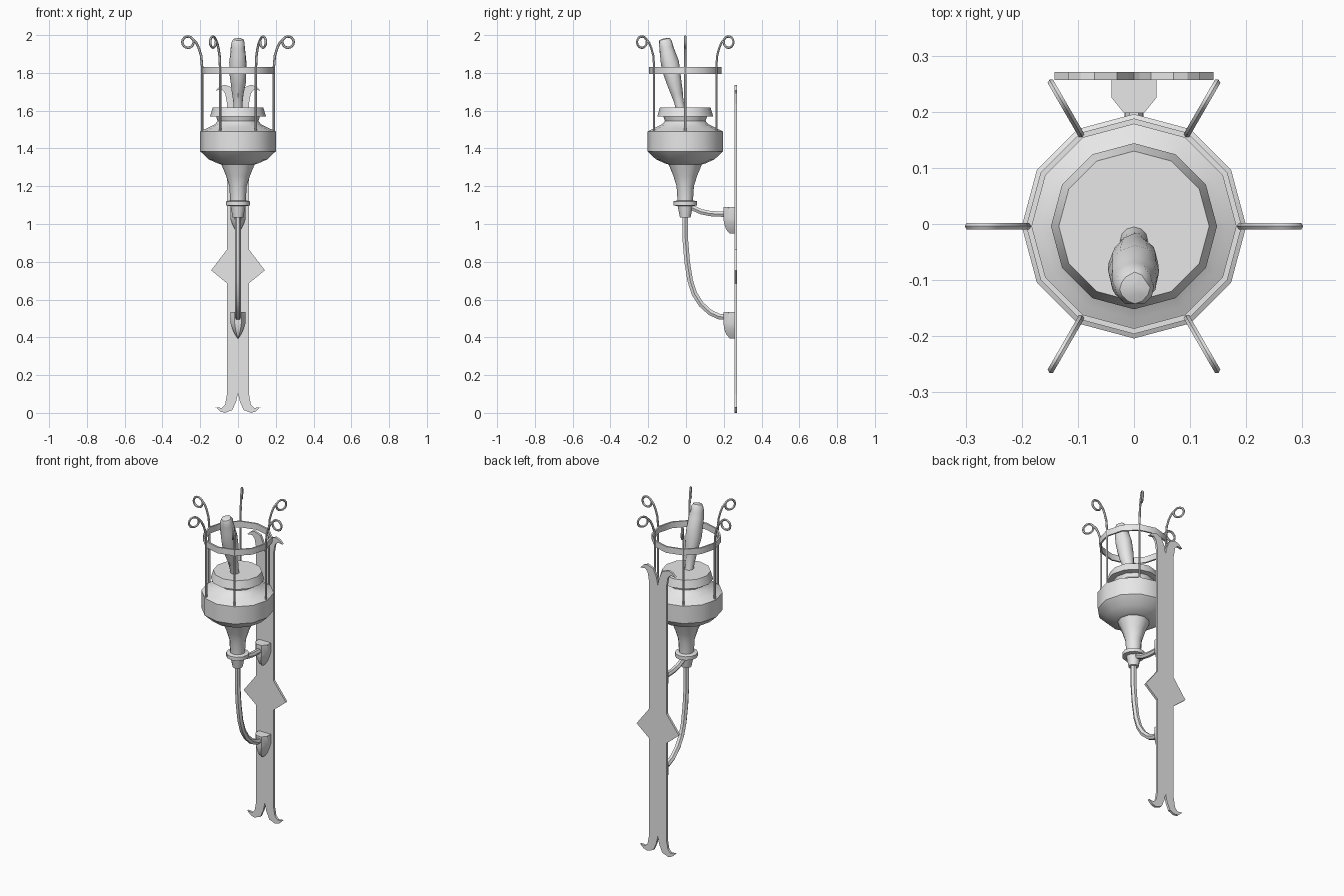
import bpy, bmesh, math, random
from mathutils import Matrix

if "Cube" in bpy.data.objects:
    bpy.data.objects.remove(bpy.data.objects["Cube"], do_unlink=True)

random.seed(4)
AXIS_Y = -0.004  # centre line of the lamp body

grey = bpy.data.materials.new("plain grey")
grey.use_nodes = True
grey.diffuse_color = (0.8, 0.8, 0.8, 1)
grey.node_tree.nodes["Principled BSDF"].inputs["Base Color"].default_value = (0.8, 0.8, 0.8, 1)


def finish(name, bm, smooth=True):
    """Turn a bmesh into a named, coloured object."""
    bmesh.ops.remove_doubles(bm, verts=bm.verts, dist=1e-5)
    bmesh.ops.recalc_face_normals(bm, faces=bm.faces)
    mesh = bpy.data.meshes.new(name)
    bm.to_mesh(mesh)
    bm.free()
    return link(name, mesh, smooth)


def link(name, mesh, smooth=True):
    ob = bpy.data.objects.new(name, mesh)
    bpy.context.collection.objects.link(ob)
    mesh.materials.clear()
    mesh.materials.append(grey)
    if smooth:
        bpy.ops.object.select_all(action='DESELECT')
        ob.select_set(True)
        bpy.context.view_layer.objects.active = ob
        bpy.ops.object.shade_smooth_by_angle(angle=math.radians(38))
    return ob


def loft(bm, rings, closed=False):
    """Bridge equal-length rings of points; cap the ends unless closed."""
    vs = [[bm.verts.new(p) for p in ring] for ring in rings]
    n = len(vs[0])
    pairs = list(zip(vs, vs[1:])) + ([(vs[-1], vs[0])] if closed else [])
    for a, b in pairs:
        for i in range(n):
            j = (i + 1) % n
            bm.faces.new((a[i], a[j], b[j], b[i]))
    if not closed:
        bm.faces.new(vs[0])
        bm.faces.new(vs[-1])


def lathe(profile, sides=12, closed=False):
    """Revolve (radius, z) points around z."""
    bm = bmesh.new()
    loft(bm, [[(r * math.cos(math.tau * i / sides), r * math.sin(math.tau * i / sides), z)
               for i in range(sides)] for r, z in profile], closed)
    return bm


def tube(name, points, radius):
    """Round rod along a path."""
    cu = bpy.data.curves.new(name, 'CURVE')
    cu.dimensions = '3D'
    cu.bevel_depth = radius
    cu.bevel_resolution = 1
    cu.use_fill_caps = True
    sp = cu.splines.new('POLY')
    sp.points.add(len(points) - 1)
    for p, co in zip(sp.points, points):
        p.co = (*co, 1)
    tmp = bpy.data.objects.new(name + "_path", cu)
    bpy.context.collection.objects.link(tmp)
    bpy.context.view_layer.update()
    deps = bpy.context.evaluated_depsgraph_get()
    mesh = bpy.data.meshes.new_from_object(tmp.evaluated_get(deps))
    bpy.data.objects.remove(tmp, do_unlink=True)
    return link(name, mesh)


# Lamp bowl, stem and collar
bowl = finish("bowl", lathe([
    (0.088, 1.315), (0.105, 1.32), (0.155, 1.342), (0.2, 1.385), (0.2, 1.49),
    (0.165, 1.507), (0.122, 1.528), (0.108, 1.545), (0.115, 1.568),
    (0.148, 1.57), (0.134, 1.617)]))
stem = finish("stem", lathe([
    (0.028, 1.035), (0.04, 1.095), (0.063, 1.098), (0.063, 1.12), (0.041, 1.125),
    (0.046, 1.2), (0.063, 1.255), (0.09, 1.32)]))

# Cage hoop
hoop = finish("hoop", lathe([
    (0.192, 1.795), (0.192, 1.832), (0.182, 1.832), (0.182, 1.795)], closed=True))
for ob in (bowl, stem, hoop):
    ob.location.y = AXIS_Y

# Six cage rods, each ending in an outward curl
curl = [(0.19, 0, 1.49), (0.19, 0, 1.83), (0.195, 0, 1.89), (0.207, 0, 1.93), (0.22, 0, 1.958)]
for i in range(15):
    a = math.radians(145 - i * 24)
    curl.append((0.265 - 0.03 * math.cos(math.radians(35 + i * 24)), 0,
                 1.963 + 0.03 * math.sin(math.radians(35 + i * 24))))
for i in range(6):
    rod = tube("cage_rod_%d" % (i + 1), curl, 0.0065)
    rod.location.y = AXIS_Y
    rod.rotation_euler.z = math.radians(60 * i)

# Leaning wick with a slightly uneven surface
bm = lathe([(0.025, 0), (0.025, 0.05), (0.03, 0.09), (0.04, 0.15), (0.045, 0.2), (0.046, 0.26),
            (0.042, 0.31), (0.037, 0.345), (0.035, 0.37), (0.027, 0.388), (0.01, 0.392)])
for v in bm.verts:
    if v.co.z > 0.06:
        v.co.x += random.uniform(-0.002, 0.002)
        v.co.y += random.uniform(-0.003, 0.003)
bm.transform(Matrix.Translation((0, -0.027, 1.6)) @ Matrix.Rotation(math.radians(13), 4, 'X'))
finish("wick", bm)

# Support arms
tube("lower_arm", [(0, y, z) for y, z in [
    (-0.004, 1.06), (-0.004, 0.92), (0.006, 0.8), (0.022, 0.7), (0.045, 0.63),
    (0.08, 0.575), (0.13, 0.53), (0.175, 0.51), (0.23, 0.505)]], 0.017)
tube("upper_arm", [(0, y, z) for y, z in [
    (0.0, 1.1), (0.04, 1.083), (0.08, 1.065), (0.13, 1.055), (0.23, 1.05)]], 0.016)

# Faceted wall mounts tapering to a point at the bottom
SECTION = [(-0.04, 0), (-0.04, -0.033), (-0.018, -0.06), (0.018, -0.06), (0.04, -0.033), (0.04, 0)]
for name, top in (("lower_mount", 0.535), ("upper_mount", 1.09)):
    bm = bmesh.new()
    loft(bm, [[(x * sx, 0.258 + y * sy, top - d) for x, y in SECTION]
              for d, sx, sy in [(0, 1, 1), (0.06, 1, 1), (0.09, 0.75, 0.93),
                                (0.12, 0.4, 0.75), (0.14, 0.06, 0.45)]])
    finish(name, bm)

# Flat back plate with a diamond and forked ends
H = 1.737
fork = [(0, 0.105), (0.01, 0.06), (0.03, 0.015), (0.07, 0.0), (0.095, 0.008),
        (0.118, 0.03), (0.085, 0.026), (0.068, 0.045), (0.058, 0.1)]
side = fork + [(0.058, 0.686), (0.142, 0.755), (0.058, 0.865)] + [(x, H - z) for x, z in reversed(fork)]
outline = side + [(-x, z) for x, z in reversed(side[1:-1])]
bm = bmesh.new()
face = bm.faces.new([bm.verts.new((x, 0.257, z)) for x, z in outline])
ext = bmesh.ops.extrude_face_region(bm, geom=[face], use_keep_orig=True)
bmesh.ops.translate(bm, vec=(0, 0.014, 0),
                    verts=[v for v in ext["geom"] if isinstance(v, bmesh.types.BMVert)])
finish("back_plate", bm, smooth=False)
